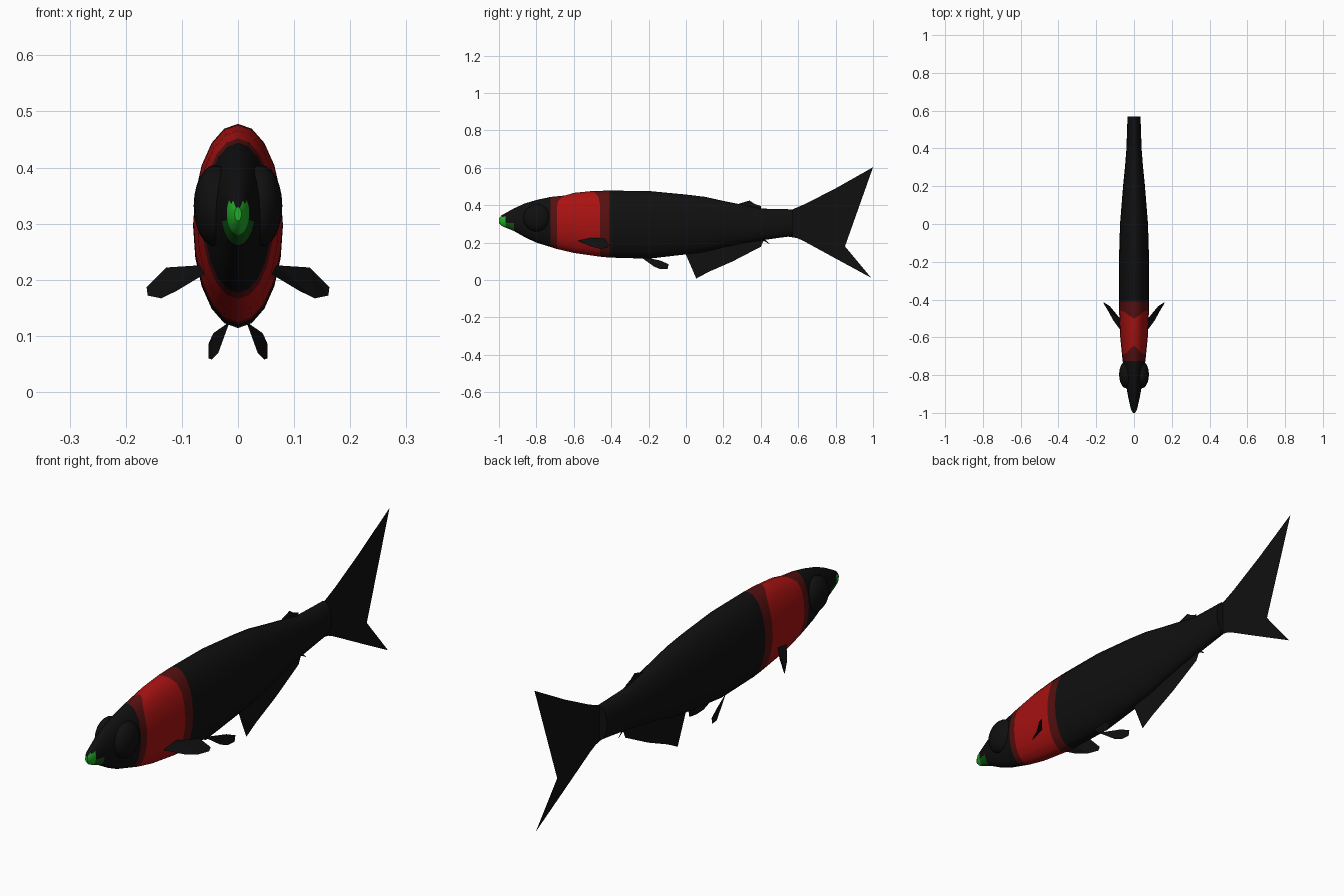
import bpy, bmesh, math

cube = bpy.data.objects.get("Cube")
if cube:
    bpy.data.objects.remove(cube)


def material(name, r, g, b):
    m = bpy.data.materials.new(name)
    m.use_nodes = True
    m.diffuse_color = (r, g, b, 1)
    m.node_tree.nodes["Principled BSDF"].inputs["Base Color"].default_value = (r, g, b, 1)
    return m


BLACK = material("black", .005, .005, .005)
RED = material("red", .4, .006, .006)
DARK_RED = material("dark red", .095, .005, .005)
GREEN = material("green", .015, .42, .02)
DARK_GREEN = material("dark green", .005, .1, .007)


def finish(name, bm, mats, smooth=True):
    mesh = bpy.data.meshes.new(name)
    bm.to_mesh(mesh)
    bm.free()
    for m in mats:
        mesh.materials.append(m)
    ob = bpy.data.objects.new(name, mesh)
    bpy.context.collection.objects.link(ob)
    if smooth:
        bpy.ops.object.select_all(action='DESELECT')
        ob.select_set(True)
        bpy.context.view_layer.objects.active = ob
        bpy.ops.object.shade_smooth_by_angle(angle=math.radians(40))
    return ob


# Body: elliptical sections as (y, top, bottom, half width)
SECTIONS = [
    (-1, .33, .305, .006), (-.985, .347, .29, .015), (-.965, .358, .28, .02),
    (-.92, .383, .262, .03), (-.86, .41, .228, .041), (-.8, .428, .2, .05),
    (-.725, .444, .177, .06), (-.69, .452, .166, .064), (-.6, .466, .145, .073),
    (-.46, .476, .125, .079), (-.41, .478, .12, .08), (-.2, .476, .114, .08),
    (0, .457, .137, .074), (.1, .445, .15, .066), (.2, .423, .175, .058),
    (.3, .403, .195, .048), (.4, .382, .212, .04), (.5, .379, .226, .037),
    (.57, .378, .235, .034)]
SIDES = 20
INNER_EDGES = {-.69: .045, -.46: -.04}    # inner band edges bow along the back

bm = bmesh.new()
rings = []
for y, top, bottom, half in SECTIONS:
    ring = []
    for i in range(SIDES):
        a = math.tau * i / SIDES
        bow = INNER_EDGES.get(y, 0) * max(0, math.sin(a)) ** 8
        z = (top + bottom) / 2 + (top - bottom) / 2 * math.sin(a)
        ring.append(bm.verts.new((half * math.cos(a), y + bow, z)))
    rings.append(ring)
for a, b in zip(rings, rings[1:]):
    for i in range(SIDES):
        j = (i + 1) % SIDES
        bm.faces.new((a[i], a[j], b[j], b[i]))
bm.faces.new(rings[0])
bm.faces.new(rings[-1])
bmesh.ops.recalc_face_normals(bm, faces=bm.faces)

# Collar bands by length, lips by length and height
for f in bm.faces:
    c = f.calc_center_median()
    if c.y < -.965 and c.z < .335:
        f.material_index = 3
    elif c.y < -.92 and c.z < .305:
        f.material_index = 4
    elif -.725 < c.y < -.41:
        f.material_index = 1 if -.675 < c.y < -.475 else 2
finish("body", bm, [BLACK, RED, DARK_RED, GREEN, DARK_GREEN])


# Eyes: flattened balls bulging from the head
for side, name in ((1, "left_eye"), (-1, "right_eye")):
    bm = bmesh.new()
    bmesh.ops.create_uvsphere(bm, u_segments=20, v_segments=12, radius=1)
    bmesh.ops.scale(bm, vec=(.039, .073, .073), verts=bm.verts)
    bmesh.ops.translate(bm, vec=(side * .04, -.797, .332), verts=bm.verts)
    finish(name, bm, [BLACK])


# Fins: thin blades drawn as outlines
def fin(name, points):
    bm = bmesh.new()
    face = bm.faces.new([bm.verts.new(p) for p in points])
    bmesh.ops.triangulate(bm, faces=[face])
    return finish(name, bm, [BLACK], smooth=False)


def middle_fin(name, outline):
    fin(name, [(0, y, z) for y, z in outline])


middle_fin("tail_fin", [
    (.5, .37), (.57, .378), (.64, .408), (.8, .49), (1, .603), (.9, .465),
    (.8, .355), (.75, .32), (.74, .3), (.76, .27), (.85, .18), (.99, .012),
    (.8, .115), (.63, .208), (.57, .235), (.5, .24)])
middle_fin("back_fin", [
    (.24, .39), (.29, .41), (.34, .425), (.365, .408), (.4, .395), (.4, .36)])
middle_fin("belly_fin", [
    (0, .16), (0, .135), (.055, .008), (.12, .043), (.25, .1), (.4, .178),
    (.415, .21), (.45, .19), (.42, .222), (.3, .22), (.15, .19)])

PECTORAL = [(.055, -.585, .213), (.066, -.51, .226), (.128, -.435, .222),
            (.163, -.413, .187), (.161, -.42, .172), (.137, -.46, .167),
            (.11, -.51, .18)]
PELVIC = [(.015, -.245, .125), (.035, -.168, .07), (.047, -.135, .058),
          (.053, -.098, .06), (.053, -.093, .085), (.044, -.14, .105)]
for side, word in ((1, "left"), (-1, "right")):
    for kind, points in (("pectoral", PECTORAL), ("pelvic", PELVIC)):
        fin(f"{word}_{kind}_fin", [(side * x, y, z) for x, y, z in points])
